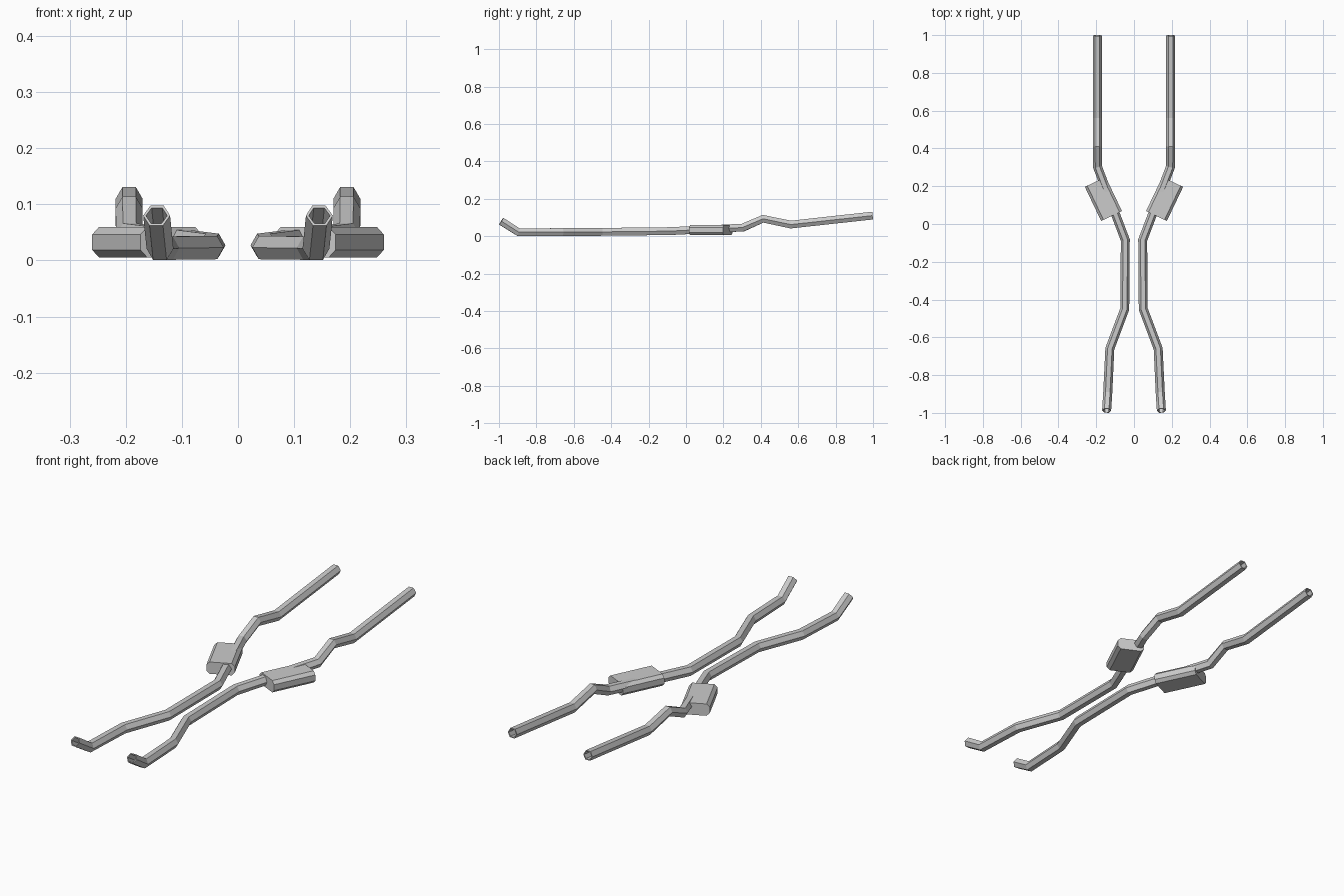
import bpy, bmesh, math
from mathutils import Vector, Matrix

if "Cube" in bpy.data.objects:
    bpy.data.objects.remove(bpy.data.objects["Cube"])


def finish(name, bm):
    """Turn a bmesh into an object mirrored across x = 0."""
    bmesh.ops.recalc_face_normals(bm, faces=bm.faces)
    me = bpy.data.meshes.new(name)
    bm.to_mesh(me)
    bm.free()
    ob = bpy.data.objects.new(name, me)
    bpy.context.collection.objects.link(ob)
    mod = ob.modifiers.new("mirror", 'MIRROR')
    mod.use_mirror_merge = False
    return ob


def ring(bm, centre, tangent, radius, sides=6):
    side = tangent.cross(Vector((0, 0, 1))).normalized()
    up = side.cross(tangent)
    angles = [2 * math.pi * i / sides for i in range(sides)]
    return [bm.verts.new(centre + radius * (math.cos(a) * side + math.sin(a) * up))
            for a in angles]


def pipe(name, points, radius, wall):
    """Six-sided hollow pipe: outer skin, end rims and inner skin."""
    pts = [Vector(p) for p in points]
    dirs = [(b - a).normalized() for a, b in zip(pts, pts[1:])]
    tangents = [dirs[0]] + [(a + b).normalized() for a, b in zip(dirs, dirs[1:])] + [dirs[-1]]
    bm = bmesh.new()
    outer = [ring(bm, p, t, radius) for p, t in zip(pts, tangents)]
    inner = [ring(bm, p, t, radius - wall) for p, t in zip(pts, tangents)]
    loops = outer + inner[::-1]
    for a, b in zip(loops, loops[1:] + loops[:1]):
        for i in range(6):
            j = (i + 1) % 6
            bm.faces.new((a[i], a[j], b[j], b[i]))
    return finish(name, bm)


# Exhaust pipes, front to back
pipe("exhaust_pipe", [
    (0.145, -0.988, 0.080), (0.139, -0.895, 0.021), (0.128, -0.66, 0.022),
    (0.049, -0.45, 0.023), (0.046, -0.085, 0.027), (0.194, 0.305, 0.046),
    (0.194, 0.412, 0.093), (0.194, 0.56, 0.062), (0.194, 0.998, 0.110)],
    radius=0.024, wall=0.005)

# Mufflers: flat boxes with chamfered long edges
bm = bmesh.new()
bmesh.ops.create_cube(bm, size=1, matrix=Matrix.Diagonal((0.122, 0.2, 0.055, 1)))
long_edges = [e for e in bm.edges
              if abs(e.verts[0].co.y - e.verts[1].co.y) > 0.1]
bmesh.ops.bevel(bm, geom=long_edges, offset=0.014, segments=1, affect='EDGES')
bm.transform(Matrix.Translation((0.162, 0.1325, 0.0325)) @ Matrix.Rotation(math.radians(-25.5), 4, 'Z'))
finish("muffler", bm)
